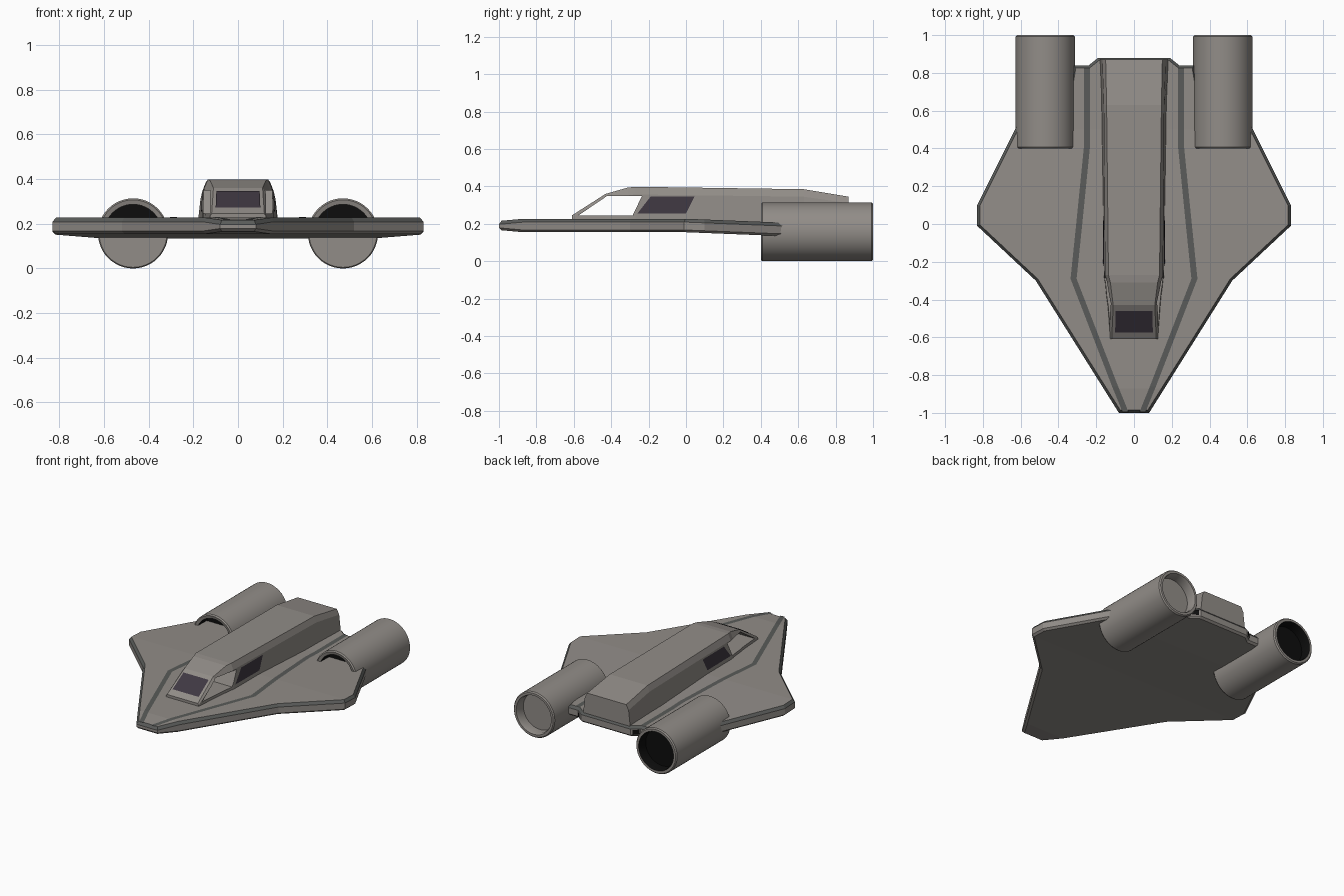
import bpy, bmesh, math
from mathutils import Vector

if "Cube" in bpy.data.objects:
    bpy.data.objects.remove(bpy.data.objects["Cube"], do_unlink=True)


def material(name, rgb, rough=0.7):
    m = bpy.data.materials.new(name)
    m.use_nodes = True
    m.diffuse_color = (*rgb, 1)
    node = m.node_tree.nodes["Principled BSDF"]
    node.inputs["Base Color"].default_value = (*rgb, 1)
    node.inputs["Roughness"].default_value = rough
    return m


BODY = material("warm_grey_hull", (0.285, 0.265, 0.245))
TRIM = material("dark_grey_trim", (0.10, 0.104, 0.10))
GLASS = material("dark_purple_glass", (0.05, 0.039, 0.054))
BLACK = material("black_interior", (0.004, 0.004, 0.004))


def finish(name, bm, mats, recalc=True):
    if recalc:
        bmesh.ops.recalc_face_normals(bm, faces=bm.faces)
    mesh = bpy.data.meshes.new(name)
    bm.to_mesh(mesh)
    bm.free()
    for m in mats:
        mesh.materials.append(m)
    ob = bpy.data.objects.new(name, mesh)
    bpy.context.collection.objects.link(ob)
    return ob


def loft(rings):
    """Skin closed rings of points and cap both ends."""
    bm = bmesh.new()
    loops = [[bm.verts.new(p) for p in ring] for ring in rings]
    n = len(loops[0])
    for a, b in zip(loops, loops[1:]):
        for i in range(n):
            j = (i + 1) % n
            bm.faces.new((a[i], a[j], b[j], b[i]))
    bm.faces.new(loops[0])
    bm.faces.new(loops[-1])
    return bm


def plate(name, points, mat, outward):
    """Thin single panel facing the given direction."""
    bm = bmesh.new()
    face = bm.faces.new([bm.verts.new(p) for p in points])
    face.normal_update()
    if face.normal.dot(Vector(outward)) < 0:
        face.normal_flip()
    return finish(name, bm, [mat], recalc=False)


# Delta hull: extruded outline with chamfered rims
def hull_drop(y):
    return 0.04 * min(max(y, 0), 0.5)


def nose_taper(y):
    return 0.09 * max(-0.87 - y, 0)


half = [(0.08, -1), (0.52, -0.3), (0.83, -0.01), (0.83, 0.1), (0.62, 0.52),
        (0.45, 0.53), (0.36, 0.6), (0.32, 0.84), (0.24, 0.84), (0.19, 0.88)]
outline = half + [(-x, y) for x, y in reversed(half)]
bm = loft([[(x, y, z) for x, y in outline] for z in (0.167, 0.209)])
bmesh.ops.recalc_face_normals(bm, faces=bm.faces)
for sign, rise in ((1, 0.018), (-1, 0.012)):
    cap = [f for f in bm.faces if f.normal.z * sign > 0.9]
    rim = bmesh.ops.inset_region(bm, faces=cap, thickness=0.014, use_even_offset=True)
    for f in rim["faces"]:
        f.material_index = 1 if sign > 0 else 0
    for v in {v for f in cap for v in f.verts}:
        v.co.z += sign * rise
for y in (-0.87, 0, 0.5):
    bmesh.ops.bisect_plane(bm, geom=bm.verts[:] + bm.edges[:] + bm.faces[:],
                           plane_co=(0, y, 0), plane_no=(0, 1, 0))
for v in bm.verts:
    side = 1 if v.co.z > 0.19 else -1
    v.co.z -= hull_drop(v.co.y) + side * nose_taper(v.co.y)
finish("hull", bm, [BODY, TRIM])

# Dark panel lines on the deck
path = [(0.045, -0.995), (0.055, -0.97), (0.10, -0.86), (0.32, -0.29),
        (0.29, 0), (0.25, 0.4), (0.25, 0.5), (0.25, 0.825)]
for side, label in ((1, "left"), (-1, "right")):
    bm = bmesh.new()
    rows = []
    for x, y in path:
        z = 0.230 - hull_drop(y) - nose_taper(y)
        rows.append([bm.verts.new((side * (x + d), y, z)) for d in (-0.016, 0.016)])
    for a, b in zip(rows, rows[1:]):
        f = bm.faces.new((a[0], a[1], b[1], b[0]))
        f.normal_update()
        if f.normal.z < 0:
            f.normal_flip()
    finish(label + "_deck_line", bm, [TRIM], recalc=False)

# Cabin: sections of y, base width, shoulder width and height, roof width and height
sections = [(-0.61, 0.130, 0.125, 0.235, 0.118, 0.245),
            (-0.43, 0.147, 0.126, 0.340, 0.110, 0.360),
            (-0.31, 0.158, 0.142, 0.352, 0.125, 0.394),
            (-0.27, 0.163, 0.153, 0.357, 0.135, 0.398),
            (0.63, 0.175, 0.160, 0.345, 0.145, 0.385),
            (0.87, 0.185, 0.168, 0.310, 0.150, 0.345)]
BASE = 0.16
bm = loft([[(-b, y, BASE), (-s, y, sz), (-r, y, rz), (r, y, rz), (s, y, sz), (b, y, BASE)]
           for y, b, s, sz, r, rz in sections])
cabin = finish("cabin", bm, [BODY])

# Open forward side windows, cut straight through the cabin
opening = [(-0.575, 0.245), (-0.42, 0.35), (-0.235, 0.35), (-0.285, 0.245)]
cutter = finish("window_cutter", loft([[(x, y, z) for y, z in opening] for x in (-0.4, 0.4)]), [BODY])
cutter.hide_render = True
cut = cabin.modifiers.new("window_opening", "BOOLEAN")
cut.operation = "DIFFERENCE"
cut.object = cutter
bpy.context.view_layer.objects.active = cabin
bpy.ops.object.modifier_apply(modifier=cut.name)
bpy.data.objects.remove(cutter, do_unlink=True)


# Glass panes
def cabin_side(y, z):
    a, b = sections[3], sections[4]
    t = (y - a[0]) / (b[0] - a[0])
    base, top, height = (a[i] + t * (b[i] - a[i]) for i in (1, 2, 3))
    return base + (top - base) * (z - BASE) / (height - BASE)


def slope(y):
    return 0.25 + (y + 0.61) * 0.115 / 0.18


plate("front_window", [(x, y, slope(y)) for x, y in
                       ((-0.1, -0.575), (0.1, -0.575), (0.097, -0.46), (-0.097, -0.46))],
      GLASS, (0, -1, 1))
pane = [(-0.26, 0.255), (-0.19, 0.345), (0.045, 0.345), (0.0, 0.255)]
slot = [(0.233, 0.8456), (0.2, 0.872)]
for side, label in ((1, "left"), (-1, "right")):
    plate(label + "_side_window", [(side * (cabin_side(y, z) + 0.004), y, z) for y, z in pane],
          GLASS, (side, 0, 0))
    # Small dark vents beside the cabin at the stern
    low, high = [[(side * (x + 0.003), y + 0.004, z) for x, y in slot] for z in (0.152, 0.186)]
    plate(label + "_stern_vent", low + high[::-1], BLACK, (side, 1, 0))

# Engines: turned tubes with an inlet recess in front and a nozzle behind
profile = [(0.13, 0.50), (0.13, 0.405), (0.150, 0.40), (0.157, 0.408), (0.157, 0.992),
           (0.150, 1.0), (0.134, 1.0), (0.128, 0.985), (0.128, 0.93)]
SEGMENTS = 48
RADIUS = 0.157
for side, label in ((1, "left"), (-1, "right")):
    def ring(r, y):
        angles = [2 * math.pi * i / SEGMENTS for i in range(SEGMENTS)]
        return [(side * 0.47 + r * math.cos(a), y, RADIUS + r * math.sin(a)) for a in angles]

    bm = loft([ring(r, y) for r, y in profile])
    for f in bm.faces:
        c = f.calc_center_median()
        inside = math.hypot(c.x - side * 0.47, c.z - RADIUS) < 0.131
        if inside and (c.y < 0.6 or side < 0):
            f.material_index = 1
    engine = finish(label + "_engine", bm, [BODY, BLACK])
    bpy.ops.object.select_all(action="DESELECT")
    engine.select_set(True)
    bpy.context.view_layer.objects.active = engine
    bpy.ops.object.shade_smooth_by_angle(angle=math.radians(30))
    # Closed lower half of the inlet, below the wing
    lower = [p for p in ring(0.152, 0.399) if p[2] < RADIUS + 0.01]
    lower.sort(key=lambda p: math.atan2(p[0] - side * 0.47, RADIUS + 0.02 - p[2]))
    plate(label + "_inlet_cover", lower, BODY, (0, -1, 0))
